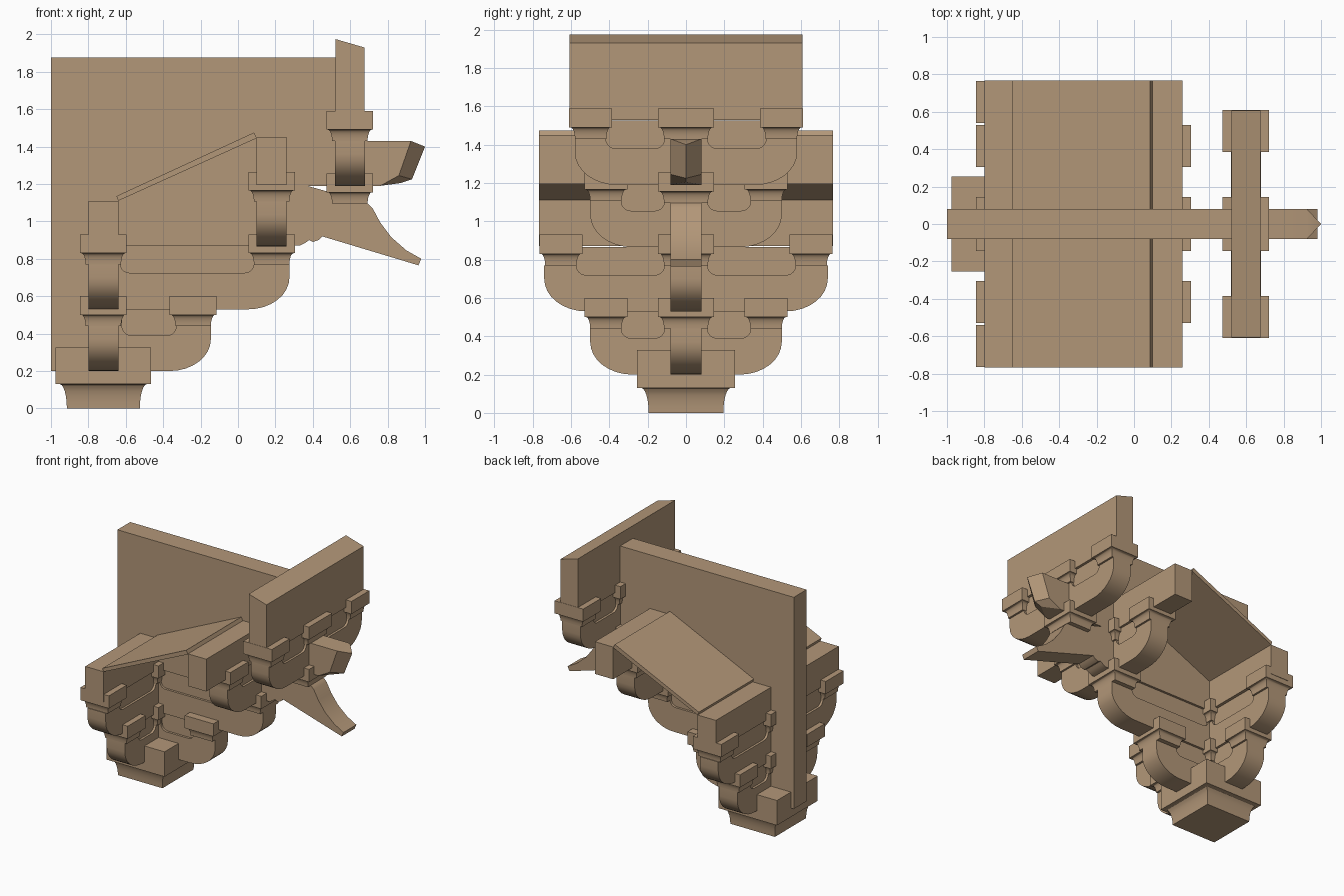
import bpy, bmesh, math
from mathutils import Vector

if "Cube" in bpy.data.objects:
    bpy.data.objects.remove(bpy.data.objects["Cube"])

wood = bpy.data.materials.new("tan_wood")
wood.use_nodes = True
COLOUR = (0.45, 0.31, 0.19, 1)
wood.diffuse_color = COLOUR
wood.node_tree.nodes["Principled BSDF"].inputs["Base Color"].default_value = COLOUR

T = 0.08          # half thickness of every arm and plate
SEAT = 0.24       # arm height up to the block seat
parts = []


def finish(name, bm):
    bmesh.ops.recalc_face_normals(bm, faces=bm.faces)
    mesh = bpy.data.meshes.new(name)
    bm.to_mesh(mesh)
    bm.free()
    mesh.materials.append(wood)
    ob = bpy.data.objects.new(name, mesh)
    bpy.context.collection.objects.link(ob)
    parts.append(ob)
    return ob


def add_prism(bm, pts, axis, a, b):
    """Extrude a profile of (horizontal, z) points from a to b along an axis."""
    def place(p, d):
        return (p[0], d, p[1]) if axis == "y" else (d, p[0], p[1])
    face = bm.faces.new([bm.verts.new(place(p, a)) for p in pts])
    geo = bmesh.ops.extrude_face_region(bm, geom=[face])["geom"]
    step = Vector(place((0, 0), b - a))
    bmesh.ops.translate(bm, vec=step, verts=[v for v in geo if isinstance(v, bmesh.types.BMVert)])


def prism(name, pts, axis, a, b):
    bm = bmesh.new()
    add_prism(bm, pts, axis, a, b)
    return finish(name, bm)


def box(name, x0, x1, y, z0, z1):
    return prism(name, [(x0, z0), (x1, z0), (x1, z1), (x0, z1)], "y", -y, y)


def arc(cx, cz, rx, rz, start, n=8):
    """Quarter ellipse, counter-clockwise from a start angle in degrees."""
    angles = [math.radians(start + 90 * i / n) for i in range(n + 1)]
    return [(cx + rx * math.cos(t), cz + rz * math.sin(t)) for t in angles]


def arm_end(tip, z):
    """Rounded underside of an arm, ending at its seat height."""
    return arc(tip - 0.22, z + 0.17, 0.22, 0.17, -90) + [(tip, z + SEAT)]


def carve(ob, axis, centre, spans, z0, z1):
    """Sink shallow round-bottomed recesses into both faces of an arm."""
    bm = bmesh.new()
    r, depth = 0.05, 0.018
    for a, b in spans:
        pts = arc(a + r, z0 + r, r, r, 180) + arc(b - r, z0 + r, r, r, 270) + [(b, z1), (a, z1)]
        for s in (-1, 1):
            add_prism(bm, pts, axis, centre + s * (T - depth), centre + s * (T + 0.05))
    cutter = finish("recess_cutter", bm)
    parts.remove(cutter)
    cutter.hide_render = True
    mod = ob.modifiers.new("recess", "BOOLEAN")
    mod.operation, mod.solver, mod.object = "DIFFERENCE", "EXACT", cutter
    bpy.context.view_layer.objects.active = ob
    bpy.ops.object.modifier_apply(modifier=mod.name)
    bpy.data.objects.remove(cutter)


def block(name, x, y, z, hx, hy, flare=0.06, top=0.16, inset=0.03, lip=0.008):
    """Bearing block: concave flared foot below a square cap."""
    rings = [(inset - (inset - lip) * (1 - math.cos(t)), flare * math.sin(t))
             for t in [math.pi / 2 * i / 6 for i in range(7)]]
    rings += [(0, flare), (0, top)]
    bm = bmesh.new()
    loops = [[bm.verts.new((x + sx * (hx - d), y + sy * (hy - d), z + h))
              for sx, sy in ((-1, -1), (1, -1), (1, 1), (-1, 1))] for d, h in rings]
    for lo, hi in zip(loops, loops[1:]):
        for i in range(4):
            j = (i + 1) % 4
            bm.faces.new((lo[i], lo[j], hi[j], hi[i]))
    bm.faces.new(loops[0][::-1])
    bm.faces.new(loops[-1])
    return finish(name, bm)


def cross_arm(name, x, half, z, seat):
    """Sideways arm with its two end blocks and one centre block."""
    shoulder, top = half - 0.085, z + 0.335
    right = arm_end(half, z) + [(shoulder, z + SEAT), (shoulder, top)]
    left = [(-y, h) for y, h in reversed(right)]
    ob = prism(name, right + left, "x", x - T, x + T)
    a, b = 0.112, seat - 0.08
    carve(ob, "x", x, [(a, b), (-b, -a)], z + SEAT - 0.05, top + 0.02)
    for side, s in (("left", -1), ("right", 1)):
        block(f"{name}_{side}_block", x, s * seat, z + SEAT, 0.125, 0.112)
    block(f"{name}_centre_block", x, 0, z + SEAT, 0.125, 0.145)


REAR, MID, FRONT = -0.72, 0.18, 0.598   # x of the three bracket rows

# Base block
block("base_block", REAR, 0, 0, 0.255, 0.255, flare=0.13, top=0.327, inset=0.06, lip=0.022)

# Central plate with stepped arms and the long slanting beak
outline = [(-1, 0.2)] + arm_end(-0.145, 0.2) + [(-0.24, 0.44), (-0.24, 0.53)]
outline += arm_end(0.275, 0.53) + [(0.18, 0.77), (0.18, 0.87)]
outline += [(0.33, 0.87), (0.36, 0.885), (0.38, 0.9), (0.4, 0.89), (0.43, 0.9), (0.45, 0.92)]
outline += [(0.965, 0.765), (0.98, 0.8), (0.9, 0.845), (0.82, 0.915), (0.76, 0.995),
            (0.72, 1.07), (0.69, 1.1), (0.37, 1.19), (0.52, 1.19), (0.52, 1.64), (-1, 1.64)]
plate = prism("central_plate", outline, "y", -T, T)
carve(plate, "y", 0, [(-0.62, -0.33)], 0.39, 0.53)
carve(plate, "y", 0, [(-0.63, 0.085)], 0.725, 0.87)
box("top_beam", -1, 0.52, T, 1.64, 1.875)

# Blocks on the forward tips of the central arms
for i, (x, z) in enumerate([(-0.24, 0.44), (MID, 0.77), (FRONT, 1.095)]):
    block(f"step_block_{i + 1}", x, 0, z, 0.125, 0.145)

# Sideways arms
cross_arm("lower_rear_arm", REAR, 0.5, 0.2, 0.418)
cross_arm("upper_rear_arm", REAR, 0.74, 0.53, 0.653)
cross_arm("middle_arm", MID, 0.5, 0.865, 0.418)
cross_arm("front_arm", FRONT, 0.58, 1.19, 0.498)

# Long beams and the sloping board between them
box("rear_beam", REAR - T, REAR + T, 0.768, 0.87, 1.11)
box("middle_beam", MID - T, MID + T, 0.768, 1.195, 1.45)
prism("sloping_board", [(-0.64, 1.11), (0.1, 1.445), (0.085, 1.475), (-0.65, 1.135)],
      "y", -0.768, 0.768)
prism("front_beam", [(0.52, 1.53), (0.675, 1.53), (0.675, 1.93), (0.52, 1.975)],
      "y", -0.608, 0.608)

# Pointed nose: side edges meet a forward ridge
bm = bmesh.new()
edge = [(0.4, 1.19), (0.76, 1.19), (0.86, 1.245), (0.925, 1.43), (0.4, 1.43)]
sides = [[bm.verts.new((x, s * T, z)) for x, z in edge] for s in (-1, 1)]
ridge = [bm.verts.new((x, 0, z)) for x, z in ((0.87, 1.205), (0.93, 1.225), (1.0, 1.4))]
for v in sides:
    bm.faces.new(v)
    for i in range(2):
        bm.faces.new((v[i + 1], v[i + 2], ridge[i + 1], ridge[i]))
l, r = sides
bm.faces.new((l[0], l[1], r[1], r[0]))
bm.faces.new((l[1], ridge[0], r[1]))
bm.faces.new((l[3], ridge[2], r[3]))
bm.faces.new((l[3], r[3], r[4], l[4]))
bm.faces.new((l[4], r[4], r[0], l[0]))
finish("pointed_nose", bm)

# Smooth the curves, keep the edges crisp
bpy.ops.object.select_all(action="DESELECT")
for ob in parts:
    ob.select_set(True)
bpy.context.view_layer.objects.active = parts[0]
bpy.ops.object.shade_smooth_by_angle(angle=math.radians(30))
